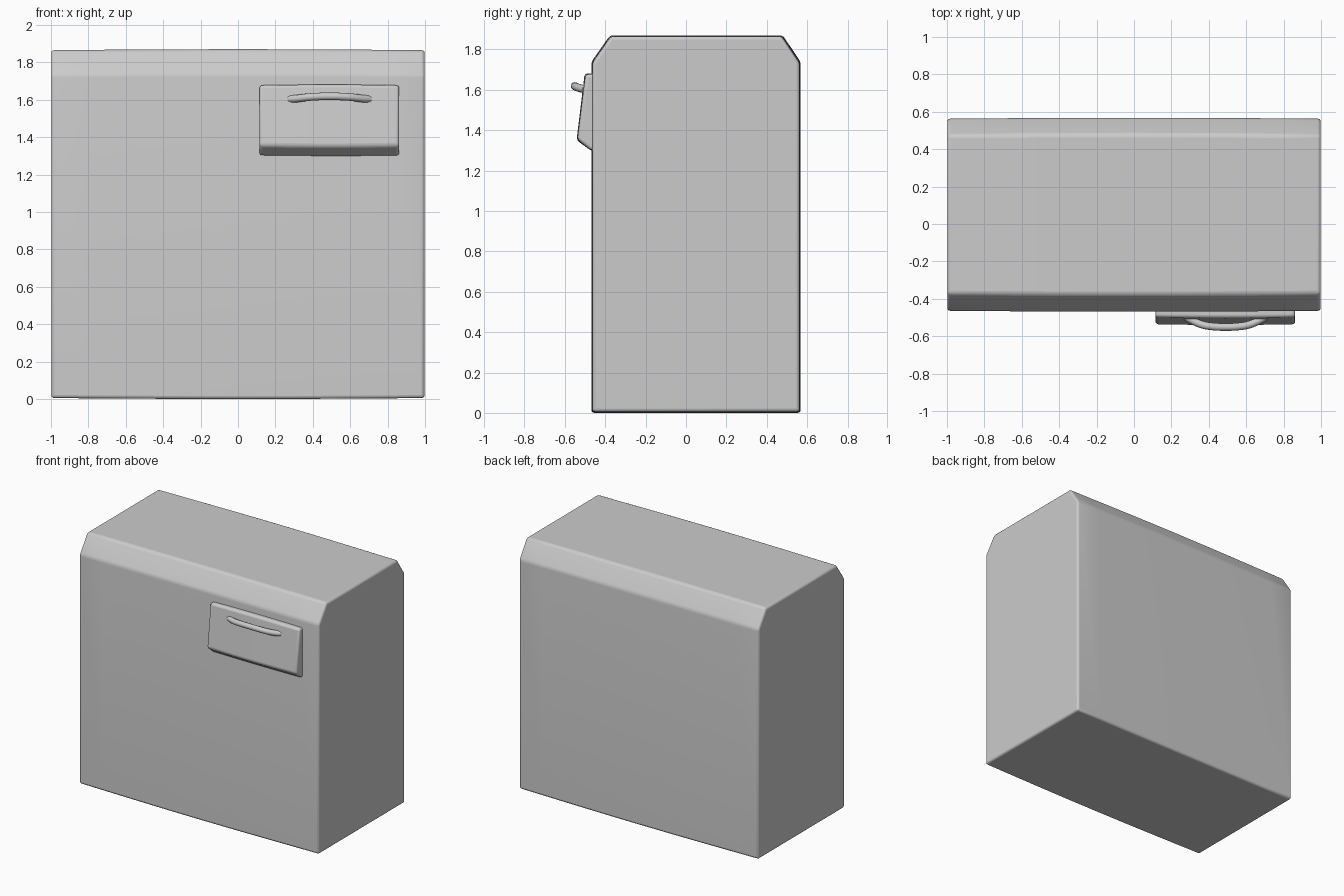
import bpy, bmesh, math

if "Cube" in bpy.data.objects:
    bpy.data.objects.remove(bpy.data.objects["Cube"])


def extrude_profile(name, profile, x0, x1, steps, bulge, bevel, segments):
    """Loft a closed (y, z) profile along x, swelling slightly at mid-length."""
    cy = (min(p[0] for p in profile) + max(p[0] for p in profile)) / 2
    cz = (min(p[1] for p in profile) + max(p[1] for p in profile)) / 2
    bm = bmesh.new()
    rings = []
    for i in range(steps + 1):
        t = i / steps
        grow = bulge * math.sin(math.pi * t)
        ring = []
        for y, z in profile:
            ring.append(bm.verts.new((x0 + (x1 - x0) * t,
                                      y + math.copysign(grow, y - cy),
                                      z + math.copysign(grow, z - cz))))
        rings.append(ring)
    n = len(profile)
    for a, b in zip(rings, rings[1:]):
        for j in range(n):
            k = (j + 1) % n
            bm.faces.new((a[j], a[k], b[k], b[j]))
    bm.faces.new(rings[0])
    bm.faces.new(rings[-1])
    bmesh.ops.recalc_face_normals(bm, faces=bm.faces[:])
    mesh = bpy.data.meshes.new(name)
    bm.to_mesh(mesh)
    bm.free()
    obj = bpy.data.objects.new(name, mesh)
    bpy.context.collection.objects.link(obj)
    mod = obj.modifiers.new("rounded_edges", 'BEVEL')
    mod.width = bevel
    mod.segments = segments
    mod.limit_method = 'ANGLE'
    mod.angle_limit = math.radians(20)
    smooth(obj)
    return obj


def smooth(obj):
    bpy.ops.object.select_all(action='DESELECT')
    obj.select_set(True)
    bpy.context.view_layer.objects.active = obj
    bpy.ops.object.shade_smooth_by_angle(angle=math.radians(35))


# Main cabinet with chamfered long top edges
extrude_profile("cabinet_body",
                [(-0.464, 0.005), (0.563, 0.005), (0.563, 1.733),
                 (0.474, 1.865), (-0.372, 1.865), (-0.464, 1.733)],
                -0.998, 0.998, 10, 0.005, 0.016, 3)

# Wedge-shaped drawer front, leaning out towards its lower edge
extrude_profile("drawer_front",
                [(-0.44, 1.677), (-0.498, 1.677), (-0.538, 1.355),
                 (-0.472, 1.301), (-0.44, 1.301)],
                0.115, 0.862, 10, 0.004, 0.024, 4)

# Bowed pull handle, mirrored about its middle
half = [(0.215, -0.495, 1.603), (0.175, -0.518, 1.606),
        (0.12, -0.540, 1.613), (0.06, -0.549, 1.617)]
middle_x = 0.49
path = ([(middle_x - x, y, z) for x, y, z in half]
        + [(middle_x, -0.551, 1.618)]
        + [(middle_x + x, y, z) for x, y, z in reversed(half)])
curve = bpy.data.curves.new("pull_handle", 'CURVE')
curve.dimensions = '3D'
curve.bevel_depth = 0.020
curve.bevel_resolution = 4
curve.use_fill_caps = True
curve.resolution_u = 5
spline = curve.splines.new('BEZIER')
spline.bezier_points.add(len(path) - 1)
for point, co in zip(spline.bezier_points, path):
    point.co = co
    point.handle_left_type = point.handle_right_type = 'AUTO'
handle = bpy.data.objects.new("pull_handle", curve)
bpy.context.collection.objects.link(handle)
bpy.ops.object.select_all(action='DESELECT')
handle.select_set(True)
bpy.context.view_layer.objects.active = handle
bpy.ops.object.convert(target='MESH')
smooth(bpy.context.view_layer.objects.active)
